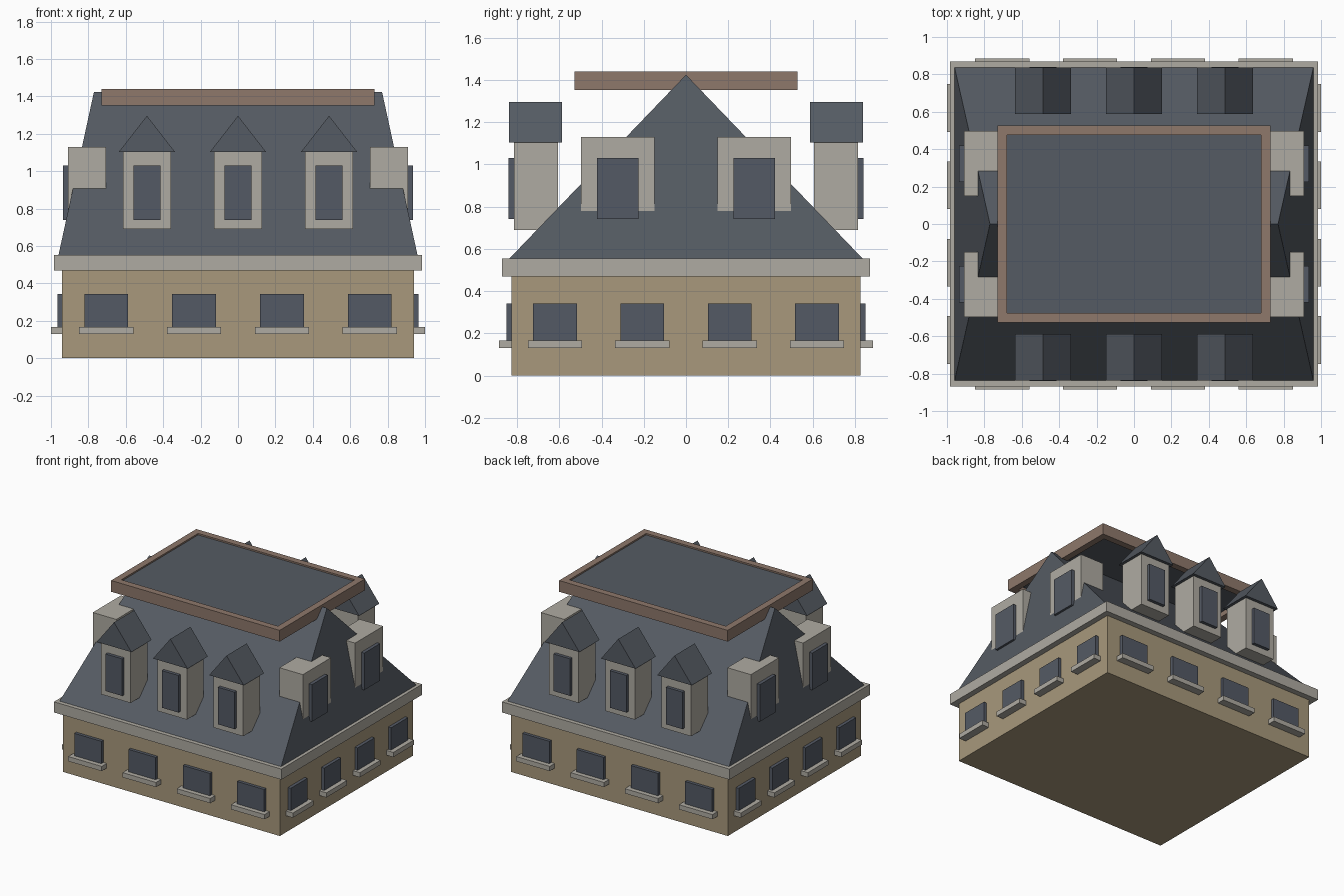
import bpy
import bmesh

if "Cube" in bpy.data.objects:
    bpy.data.objects.remove(bpy.data.objects["Cube"], do_unlink=True)


def material(name, rgb):
    """Flat material from an sRGB colour given in 0-255."""
    lin = [((c / 255 + 0.055) / 1.055) ** 2.4 for c in rgb] + [1]
    mat = bpy.data.materials.new(name)
    mat.use_nodes = True
    mat.diffuse_color = lin
    mat.node_tree.nodes["Principled BSDF"].inputs["Base Color"].default_value = lin
    return mat


WALL = material("sandstone_wall", (168, 153, 124))
STONE = material("pale_stone", (175, 171, 162))
SLATE = material("slate_roof", (85, 91, 99))
GLASS = material("dark_glass", (84, 90, 101))
BROWN = material("brown_parapet", (142, 120, 107))


def build(name, bm, mat):
    bmesh.ops.recalc_face_normals(bm, faces=bm.faces)
    mesh = bpy.data.meshes.new(name)
    bm.to_mesh(mesh)
    bm.free()
    mesh.materials.append(mat)
    obj = bpy.data.objects.new(name, mesh)
    bpy.context.collection.objects.link(obj)
    return obj


def box(name, xs, ys, zs, mat):
    bm = bmesh.new()
    bmesh.ops.create_cube(bm, size=1)
    for v in bm.verts:
        v.co = [sorted(r)[int(c > 0)] for r, c in zip((xs, ys, zs), v.co)]
    return build(name, bm, mat)


def ridge_roof(name, xs, ys, z0, ridge, mat):
    """Rectangle at z0 rising to a ridge line given by its two end points."""
    bm = bmesh.new()
    a, b, c, d = [bm.verts.new((x, y, z0)) for x, y in
                  ((xs[0], ys[0]), (xs[1], ys[0]), (xs[1], ys[1]), (xs[0], ys[1]))]
    e, f = [bm.verts.new(p) for p in ridge]
    # the ridge runs from the a-d end to the b-c end
    for face in ((a, b, c, d), (a, b, f, e), (c, d, e, f), (a, d, e), (b, c, f)):
        bm.faces.new(face)
    return build(name, bm, mat)


# Main storey, cornice and hipped roof
HX, HY = 0.94, 0.825
box("main_walls", (-HX, HX), (-HY, HY), (0, 0.48), WALL)
box("cornice", (-0.985, 0.985), (-0.87, 0.87), (0.47, 0.553), STONE)
ridge_roof("main_roof", (-0.96, 0.96), (-0.84, 0.84), 0.55,
           ((-0.77, 0, 1.424), (0.77, 0, 1.424)), SLATE)

# Roof terrace: four parapet rails around a flat deck
PX, PY, T, PZ = 0.73, 0.527, 0.052, (1.352, 1.44)
for s, side, end in ((-1, "right", "front"), (1, "left", "back")):
    box(f"parapet_{end}", (-PX, PX), (s * (PY - T), s * PY), PZ, BROWN)
    box(f"parapet_{side}", (s * (PX - T), s * PX), (T - PY, PY - T), PZ, BROWN)
box("terrace_deck", (T - PX, PX - T), (T - PY, PY - T), (1.39, 1.428), SLATE)

# Lower windows and sills
for s in (-1, 1):
    end = "back" if s > 0 else "front"
    side = "left" if s > 0 else "right"
    for i, k in enumerate((-1.5, -0.5, 0.5, 1.5), 1):
        x, y = k * 0.47, k * 0.414
        box(f"{end}_window_{i}", (x - 0.117, x + 0.117),
            (s * 0.8, s * 0.85), (0.15, 0.342), GLASS)
        box(f"{end}_sill_{i}", (x - 0.145, x + 0.145),
            (s * 0.8, s * 0.886), (0.13, 0.167), STONE)
        box(f"{side}_window_{i}", (s * 0.92, s * 0.965),
            (y - 0.104, y + 0.104), (0.15, 0.342), GLASS)
        box(f"{side}_sill_{i}", (s * 0.92, s),
            (y - 0.128, y + 0.128), (0.13, 0.167), STONE)

# Gabled dormers on the long slopes
for s, end in ((-1, "front"), (1, "back")):
    for i, x in enumerate((-0.487, 0, 0.487), 1):
        box(f"{end}_dormer_{i}", (x - 0.128, x + 0.128),
            (s * 0.607, s * 0.815), (0.69, 1.105), STONE)
        box(f"{end}_dormer_window_{i}", (x - 0.072, x + 0.072),
            (s * 0.79, s * 0.84), (0.74, 1.03), GLASS)
        roof = ridge_roof(f"{end}_dormer_roof_{i}", (-0.125, 0.125), (-0.15, 0.15), 0,
                          ((-0.125, 0, 0.193), (0.125, 0, 0.193)), SLATE)
        roof.rotation_euler.z = 1.570796
        roof.location = (x, s * 0.713, 1.103)

# Flat-topped dormers on the steep ends
for s, side in ((-1, "right"), (1, "left")):
    for i, y in enumerate((-0.323, 0.323), 1):
        box(f"{side}_dormer_{i}", (s * 0.706, s * 0.91),
            (y - 0.174, y + 0.174), (0.72, 1.13), STONE)
        box(f"{side}_dormer_window_{i}", (s * 0.88, s * 0.936),
            (y - 0.098, y + 0.098), (0.74, 1.03), GLASS)
